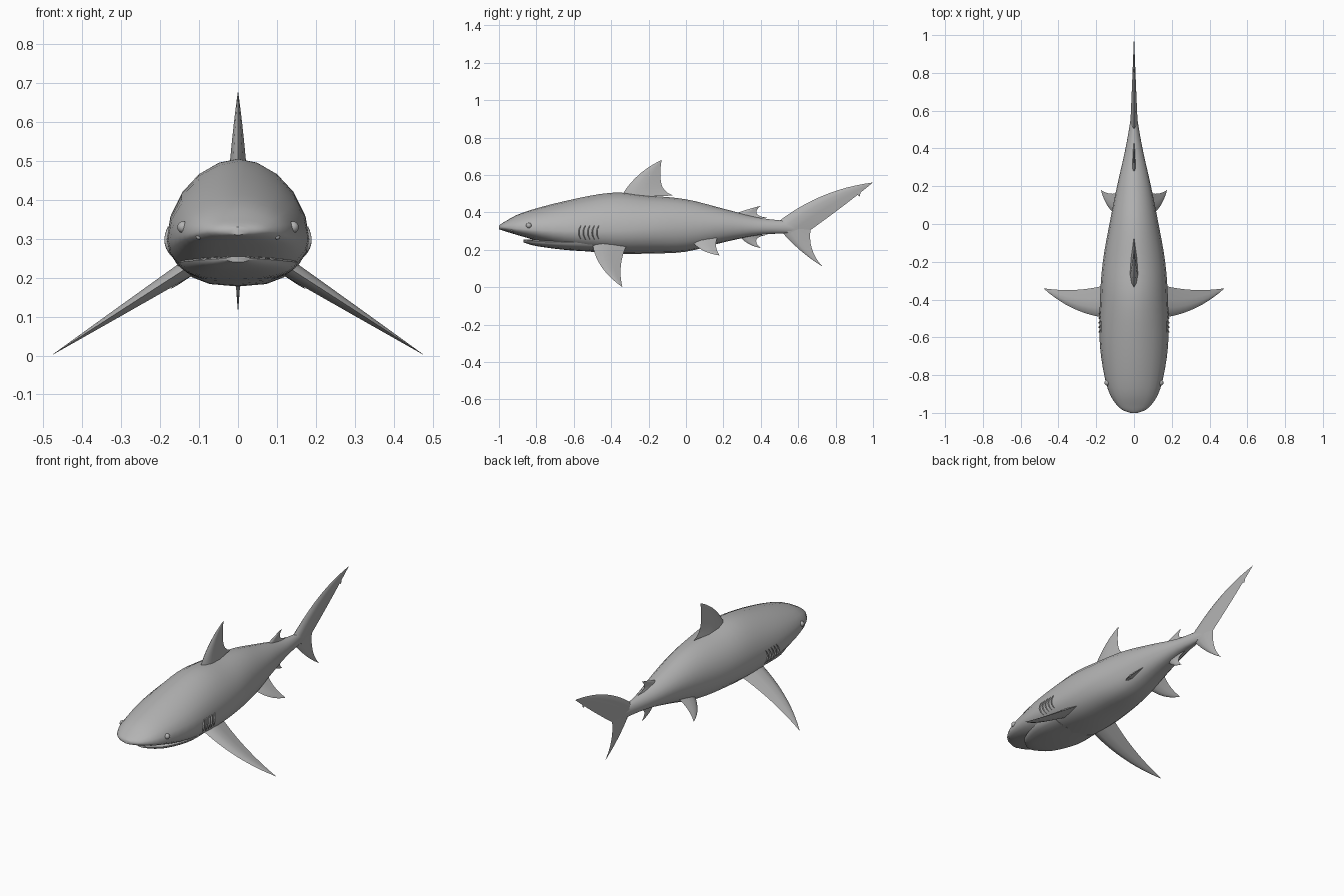
import bpy, bmesh, math
from mathutils import Vector

cube = bpy.data.objects.get("Cube")
if cube:
    bpy.data.objects.remove(cube)

colour = (.45, .45, .45, 1)
grey = bpy.data.materials.new("shark grey")
grey.use_nodes = True
grey.diffuse_color = colour
grey.node_tree.nodes["Principled BSDF"].inputs["Base Color"].default_value = colour


def smooth_path(rows, steps):
    """Catmull-Rom interpolation through rows of numbers."""
    last = len(rows) - 1
    out = []
    for i in range(last):
        before, start, end, after = (rows[min(last, max(0, i + k))] for k in (-1, 0, 1, 2))
        for step in range(steps):
            t = step / steps
            out.append([
                (2 * q + (r - p) * t + (2 * p - 5 * q + 4 * r - s) * t**2
                 + (3 * q - p - 3 * r + s) * t**3) / 2
                for p, q, r, s in zip(before, start, end, after)])
    return out + [list(rows[last])]


def loft(name, rings, mirror=False, angle=50):
    """Skin closed rings of points, cap both ends and optionally mirror across x."""
    bm = bmesh.new()
    loops = [[bm.verts.new(point) for point in ring] for ring in rings]
    count = len(loops[0])
    for near, far in zip(loops, loops[1:]):
        for i in range(count):
            j = (i + 1) % count
            bm.faces.new((near[i], near[j], far[j], far[i]))
    bm.faces.new(loops[0])
    bm.faces.new(loops[-1])
    bmesh.ops.remove_doubles(bm, verts=bm.verts, dist=.0001)
    if mirror:
        copy = bmesh.ops.duplicate(bm, geom=bm.verts[:] + bm.edges[:] + bm.faces[:])
        for item in copy["geom"]:
            if isinstance(item, bmesh.types.BMVert):
                item.co.x *= -1
    bmesh.ops.recalc_face_normals(bm, faces=bm.faces)
    mesh = bpy.data.meshes.new(name)
    bm.to_mesh(mesh)
    bm.free()
    mesh.materials.append(grey)
    obj = bpy.data.objects.new(name, mesh)
    bpy.context.collection.objects.link(obj)
    bpy.ops.object.select_all(action="DESELECT")
    obj.select_set(True)
    bpy.context.view_layer.objects.active = obj
    bpy.ops.object.shade_smooth_by_angle(angle=math.radians(angle))


def half_width(height, low, top, width, middle):
    """Half width of a cross-section, peaked above the middle and boxy below it."""
    above = height > middle
    reach = (top if above else low) - middle
    fraction = min(1, abs((height - middle) / reach))
    return width * (1 - fraction**2) ** (.55 if above else .38)


def section(y, low, top, width, middle, sides=20):
    """One closed cross-section ring at a given length."""
    ring = []
    for i in range(sides):
        angle = math.tau * i / sides
        rise = math.sin(angle)
        z = middle + rise * (top - middle if rise > 0 else middle - low)
        x = math.copysign(half_width(z, low, top, width, middle), math.cos(angle))
        ring.append((x, y, z))
    return ring


def bowed_edge(start, tip, bow, normal, u):
    """Point on an arc from start to tip; bow is its height relative to its length."""
    span = tip - start
    return start + span * u + normal.cross(span) * bow * 4 * u * (1 - u)


def fin(name, lead, trail, tip, thickness, lead_bow, trail_bow, normal,
        lobe=0, mirror=False, steps=12):
    """Tapered foil between two bowed edges, with an optional lobe at the rear root."""
    lead, trail, tip = Vector(lead), Vector(trail), Vector(tip)
    normal = Vector(normal).normalized()
    chord = [0, .1, .3, .6, 1]
    bulge = [0, .6, 1, .7, 0]
    outline = list(zip(chord, bulge))
    outline += [(c, -b) for c, b in outline[-2:0:-1]]
    rings = []
    for i in range(steps + 1):
        u = i / steps
        front = bowed_edge(lead, tip, lead_bow, normal, u)
        back = bowed_edge(trail, tip, trail_bow, normal, u)
        back.y += lobe * (1 - u) ** 8
        swell = normal * thickness * (1 - u)
        rings.append([front.lerp(back, c) + swell * b for c, b in outline])
    loft(name, rings, mirror)


def upright_fin(name, lead, trail, tip, thickness, lead_bow, trail_bow, lobe=0):
    """Fin on the centre line, from y, z points; it may point up or down."""
    facing = 1 if tip[1] > lead[1] else -1
    points = [(0, *point) for point in (lead, trail, tip)]
    fin(name, *points, thickness, lead_bow, trail_bow, (facing, 0, 0), lobe)


# Body stations: length, bottom, top, half width, widest height
body = smooth_path([
    (-1, .31, .33, .02, .32),
    (-.97, .3, .35, .08, .32),
    (-.87, .27, .4, .14, .31),
    (-.65, .21, .46, .18, .3),
    (-.4, .18, .505, .18, .3),
    (-.2, .18, .49, .165, .31),
    (0, .19, .47, .13, .32),
    (.2, .24, .42, .09, .33),
    (.4, .28, .37, .045, .32),
    (.6, .29, .35, .01, .32)], 4)
loft("body", [section(*station) for station in body])

# Lower jaw, set back under the snout
jaw = smooth_path([
    (-.87, .24, .255, .03, .25),
    (-.8, .22, .255, .1, .245),
    (-.65, .2, .26, .15, .24),
    (-.5, .19, .27, .15, .24)], 4)
loft("lower_jaw", [section(*station) for station in jaw])

# Fins along the centre line
upright_fin("dorsal_fin", (-.35, .48), (-.12, .49), (-.13, .68), .022, .08, .06, lobe=.05)
upright_fin("second_dorsal_fin", (.23, .38), (.38, .37), (.4, .435), .011, .02, .2, lobe=.06)
upright_fin("anal_fin", (.28, .28), (.38, .28), (.4, .21), .011, .1, .2, lobe=.05)

# Tail: long upper lobe with a notch near its end, and a short lower lobe
upright_fin("tail_upper_lobe", (.48, .34), (.6, .26), (1, .56), .02, .07, -.01)
upright_fin("tail_notch", (.87, .52), (.95, .53), (.93, .485), .004, 0, .1)
upright_fin("tail_lower_lobe", (.5, .31), (.67, .33), (.73, .11), .014, .04, .13)

# Paired fins
fin("pectoral_fins", (.1, -.5, .245), (.1, -.31, .24), (.48, -.34, 0),
    .024, .08, .05, (-.5, 0, -.8), mirror=True)
fin("pelvic_fins", (.07, .03, .25), (.07, .17, .27), (.175, .18, .17),
    .013, .12, .1, (-.8, 0, -.8), mirror=True)


def flank(y, z):
    """Half width of the body surface at a given length and height."""
    station = min(body, key=lambda row: abs(row[0] - y))
    return half_width(z, *station[1:])


# Gill flaps: five curved ridges along each flank
for gill in range(5):
    rings = []
    for step in range(-4, 5):
        u = step / 4
        y = -.575 + gill * .024 + .012 * u * u
        z = .293 + .038 * u
        x = flank(y, z)
        crest = x + .006 * (1 - u * u)
        rings.append([(x - .01, y - .006, z), (crest, y + .003, z), (x - .01, y + .007, z)])
    loft(f"gill_flaps_{gill + 1}", rings, mirror=True, angle=30)

# Eyes and nostrils
for part, y, z, radius in (("eye", -.84, .33, .015), ("nostril", -.93, .305, .007)):
    for side, label in ((1, "left"), (-1, "right")):
        x = side * (flank(y, z) - radius / 2)
        bpy.ops.mesh.primitive_uv_sphere_add(
            segments=16, ring_count=8, radius=radius, location=(x, y, z))
        ball = bpy.context.object
        ball.name = f"{label}_{part}"
        ball.data.materials.append(grey)
        bpy.ops.object.shade_smooth()
